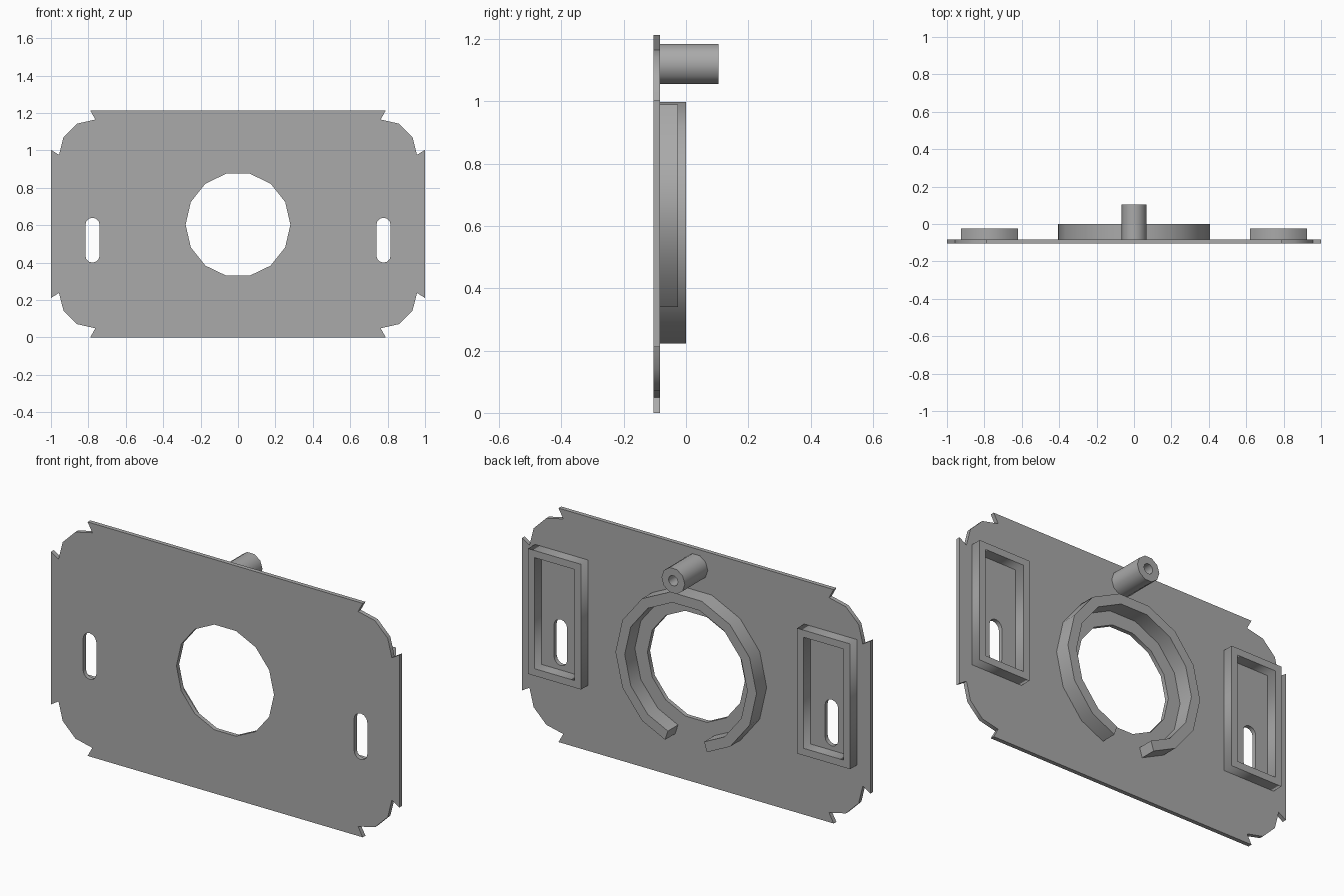
import bpy, bmesh
from math import cos, sin, pi, radians

cube = bpy.data.objects.get("Cube")
if cube:
    bpy.data.objects.remove(cube, do_unlink=True)

grey = bpy.data.materials.new("plain grey")
grey.use_nodes = True
colour = (0.4, 0.4, 0.4, 1)
grey.diffuse_color = colour
grey.node_tree.nodes["Principled BSDF"].inputs["Base Color"].default_value = colour

MID_Z = 0.607
HOLE_Z = 0.603
BACK = -0.083


def prism(name, loops, y0, y1, smooth=35):
    """Extrude closed x-z outlines (inner loops are holes) from y0 to y1."""
    curve = bpy.data.curves.new(name, "CURVE")
    curve.dimensions = "2D"
    curve.fill_mode = "BOTH"
    curve.extrude = (y1 - y0) / 2
    for loop in loops:
        spline = curve.splines.new("POLY")
        spline.points.add(len(loop) - 1)
        for point, (x, z) in zip(spline.points, loop):
            point.co = (x, z, 0, 1)
        spline.use_cyclic_u = True
    obj = bpy.data.objects.new(name, curve)
    bpy.context.collection.objects.link(obj)
    obj.rotation_euler.x = pi / 2
    obj.location.y = (y0 + y1) / 2
    bpy.ops.object.select_all(action="DESELECT")
    obj.select_set(True)
    bpy.context.view_layer.objects.active = obj
    bpy.ops.object.convert(target="MESH")
    obj = bpy.context.object
    obj.name = name
    bm = bmesh.new()
    bm.from_mesh(obj.data)
    bmesh.ops.remove_doubles(bm, verts=bm.verts, dist=0.0001)
    bmesh.ops.recalc_face_normals(bm, faces=bm.faces)
    bm.to_mesh(obj.data)
    bm.free()
    obj.data.materials.clear()
    obj.data.materials.append(grey)
    if smooth:
        bpy.ops.object.shade_smooth_by_angle(angle=radians(smooth))
    return obj


def polygon(x, z, r, n):
    return [(x + r * cos(2 * pi * i / n), z + r * sin(2 * pi * i / n)) for i in range(n)]


def rectangle(x0, x1, z0, z1):
    return [(x0, z0), (x1, z0), (x1, z1), (x0, z1)]


def slot(x, z0, z1, r, n=6):
    top = [(x + r * cos(pi * i / n), z1 - r + r * sin(pi * i / n)) for i in range(n + 1)]
    return top + [(2 * x - a, z0 + z1 - b) for a, b in top]


# Plate with notched, rounded corners, a central hole and two slots
corner = [(1.0, 0.396), (0.957, 0.369), (0.933, 0.464), (0.86, 0.536),
          (0.763, 0.558), (0.79, 0.607)]
upper = corner + [(-x, z) for x, z in reversed(corner)]
outline = [(x, MID_Z + z) for x, z in upper] + [(-x, MID_Z - z) for x, z in upper]
prism("plate", [outline, polygon(0, HOLE_Z, 0.28, 14),
                slot(0.778, 0.4, 0.64, 0.038), slot(-0.778, 0.4, 0.64, 0.038)],
      -0.105, BACK)

# Open collar around the hole, with its gap at the bottom
step = 360 / 14
end = 72.5
angles = [-end] + [i * step for i in range(-2, 10)] + [180 + end]


def arc(radius):
    points = []
    for a in angles:
        # cut ends lie on the straight facets
        r = radius
        if a in (angles[0], angles[-1]):
            r *= cos(radians(step / 2)) / cos(radians(end - 2.5 * step))
        points.append((r * cos(radians(a)), HOLE_Z + r * sin(radians(a))))
    return points


prism("collar", [arc(0.405) + arc(0.352)[::-1]], BACK, 0)

# Rectangular frames around the slots
for side, sign in (("left", 1), ("right", -1)):
    xs = sorted((sign * 0.62, sign * 0.925))
    wall = 0.037
    prism(side + "_frame", [rectangle(*xs, 0.34, 0.99),
                            rectangle(xs[0] + wall, xs[1] - wall, 0.34 + wall, 0.99 - wall)],
          BACK, -0.025, 0)

# Hollow peg at the top
prism("peg", [polygon(0, 1.12, 0.067, 10), polygon(0, 1.12, 0.027, 10)], BACK, 0.105, 0)
